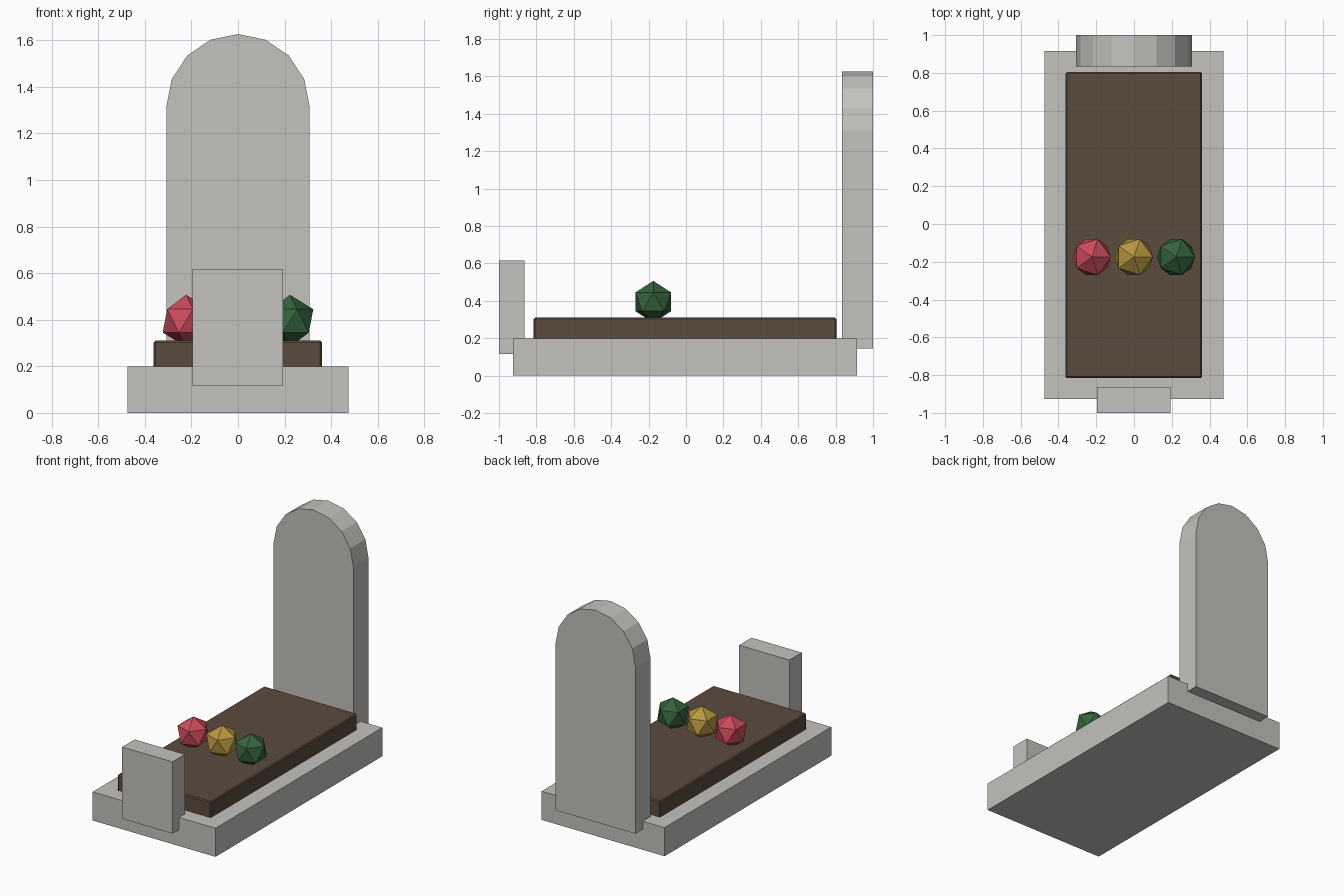
import bpy
import bmesh
from math import sin, cos, pi

default = bpy.data.objects.get("Cube")
if default:
    bpy.data.objects.remove(default, do_unlink=True)


def material(name, rgb):
    mat = bpy.data.materials.new(name)
    mat.use_nodes = True
    colour = (*rgb, 1)
    mat.diffuse_color = colour
    mat.node_tree.nodes["Principled BSDF"].inputs["Base Color"].default_value = colour
    return mat


def add_object(name, bm, mat):
    bmesh.ops.recalc_face_normals(bm, faces=bm.faces)
    mesh = bpy.data.meshes.new(name)
    bm.to_mesh(mesh)
    bm.free()
    mesh.materials.append(mat)
    obj = bpy.data.objects.new(name, mesh)
    bpy.context.collection.objects.link(obj)
    return obj


def box(name, x, y, z, mat, bevel=0):
    """Box from (min, max) ranges, with an optional small chamfer."""
    bm = bmesh.new()
    bmesh.ops.create_cube(bm, size=1)
    for v in bm.verts:
        v.co = [r[0] if c < 0 else r[1] for c, r in zip(v.co, (x, y, z))]
    obj = add_object(name, bm, mat)
    if bevel:
        mod = obj.modifiers.new("edge_chamfer", 'BEVEL')
        mod.width = bevel
        mod.segments = 1
    return obj


stone = material("pale stone", (0.55, 0.54, 0.51))
soil = material("brown soil", (0.105, 0.07, 0.047))
petals = {
    "red": material("red petals", (0.60, 0.07, 0.10)),
    "yellow": material("yellow petals", (0.48, 0.31, 0.05)),
    "green": material("green leaves", (0.035, 0.125, 0.045)),
}

# Plinth, earth bed and small foot stone
box("plinth", (-0.475, 0.475), (-0.926, 0.915), (0, 0.2), stone)
box("earth_bed", (-0.362, 0.36), (-0.815, 0.804), (0.15, 0.31), soil, 0.007)
box("foot_stone", (-0.195, 0.193), (-1, -0.863), (0.115, 0.617), stone)

# Headstone: straight sides under a faceted half-round top
radius, spring = 0.308, 1.312
profile = [(-radius, 0.145), (radius, 0.145)]
profile += [(radius * cos(i * pi / 8), spring + radius * 1.02 * sin(i * pi / 8))
            for i in range(9)]
bm = bmesh.new()
face = bm.faces.new([bm.verts.new((x, 0.833, z)) for x, z in profile])
side = bmesh.ops.extrude_face_region(bm, geom=[face])["geom"]
bmesh.ops.translate(bm, vec=(0, 0.167, 0),
                    verts=[g for g in side if isinstance(g, bmesh.types.BMVert)])
add_object("headstone", bm, stone)

# Row of three faceted flower heads resting in the earth
for i, (colour, mat) in enumerate(petals.items()):
    bm = bmesh.new()
    bmesh.ops.create_icosphere(bm, subdivisions=1, radius=0.112)
    flower = add_object(colour + "_flower", bm, mat)
    flower.location = ((i - 1) * 0.223, -0.175, 0.395)
